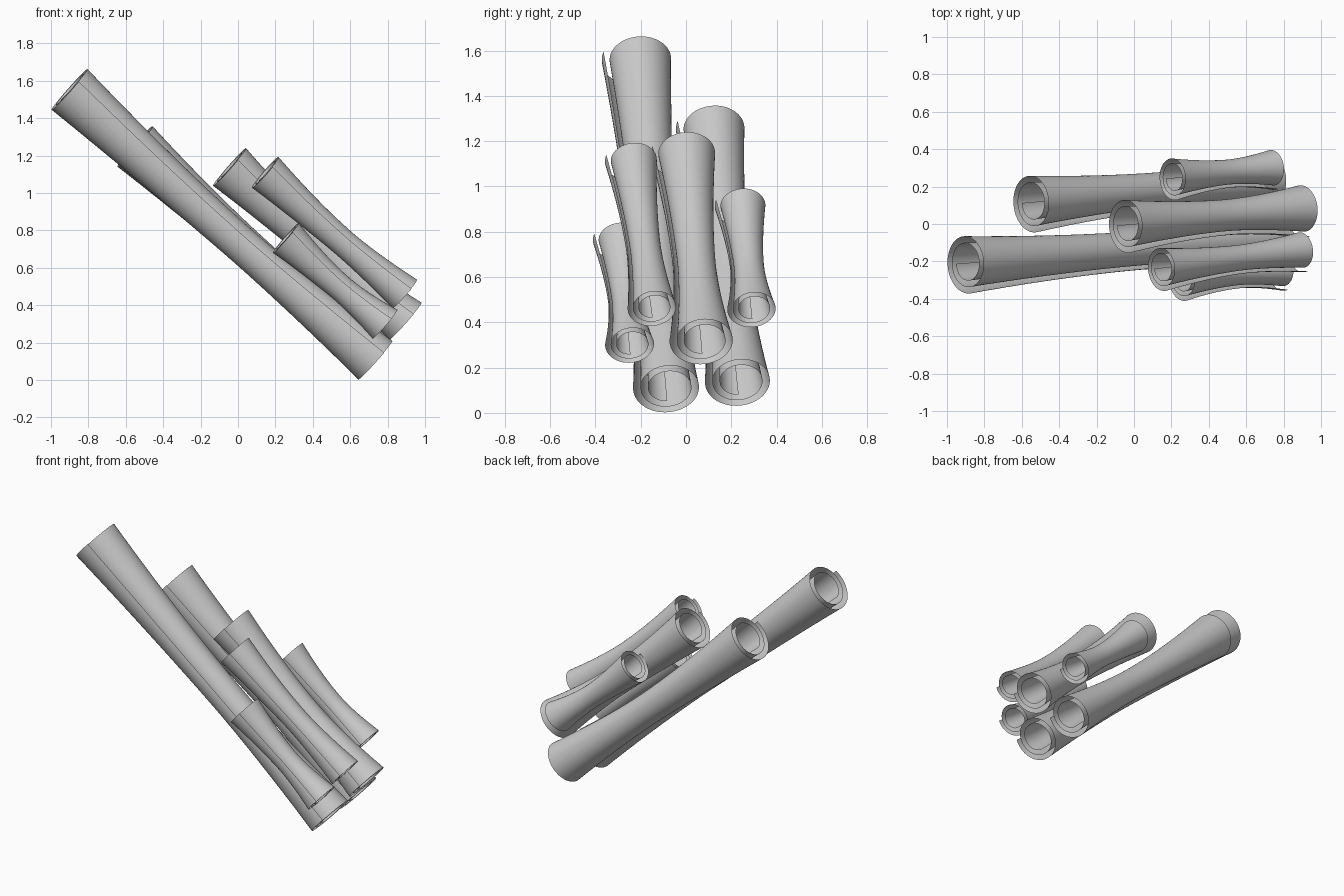
import bpy, math
from mathutils import Vector

if "Cube" in bpy.data.objects:
    bpy.data.objects.remove(bpy.data.objects["Cube"])

TURNS = 2.3          # how often the sheet is rolled
WAIST = 0.58         # where along the roll it is narrowest
SEG, ROWS = 110, 24


def flare(t, r0, r1):
    # radius along the roll: wide ends, pinched waist
    mid = 0.67 * r0
    if t < WAIST:
        return mid + (r0 - mid) * ((WAIST - t) / WAIST) ** 1.7
    return mid + (r1 - mid) * ((t - WAIST) / (1 - WAIST)) ** 1.7


def rolled_stick(name, top, bottom, r0, r1):
    a, b = Vector(top), Vector(bottom)
    d = (b - a).normalized()
    front = Vector((0, -1, 0))
    front = (front - d * front.dot(d)).normalized()
    up = front.cross(d)
    if up.z < 0:
        up = -up
    verts, faces = [], []
    for j in range(ROWS + 1):
        t = j / ROWS
        r = flare(t, r0, r1)
        # slight sag in the middle
        c = a.lerp(b, t) - up * 0.1 * r0 * math.sin(math.pi * t)
        for i in range(SEG + 1):
            turn = TURNS * i / SEG
            ang = math.radians(20) - 2 * math.pi * turn
            k = r * (1.06 - 0.225 * turn)
            verts.append(c + front * (k * math.cos(ang)) + up * (k * math.sin(ang)))
    w = SEG + 1
    for j in range(ROWS):
        for i in range(SEG):
            p = j * w + i
            faces.append((p, p + 1, p + w + 1, p + w))
    me = bpy.data.meshes.new(name)
    me.from_pydata(verts, [], faces)
    me.shade_smooth()
    ob = bpy.data.objects.new(name, me)
    bpy.context.collection.objects.link(ob)
    return ob


# two long sticks, two medium sticks, two short sticks
rolled_stick("long_stick_front", (-0.895, -0.21, 1.56), (0.74, -0.08, 0.112), 0.155, 0.147)
rolled_stick("long_stick_back", (-0.545, 0.115, 1.255), (0.73, 0.235, 0.14), 0.153, 0.145)
rolled_stick("medium_stick_centre", (-0.04, -0.005, 1.145), (0.90, 0.075, 0.32), 0.143, 0.141)
rolled_stick("medium_stick_front", (0.15, -0.237, 1.115), (0.895, -0.145, 0.465), 0.116, 0.108)
rolled_stick("short_stick_front", (0.26, -0.293, 0.765), (0.79, -0.243, 0.303), 0.113, 0.109)
rolled_stick("short_stick_back", (0.21, 0.245, 0.915), (0.74, 0.295, 0.46), 0.113, 0.108)
